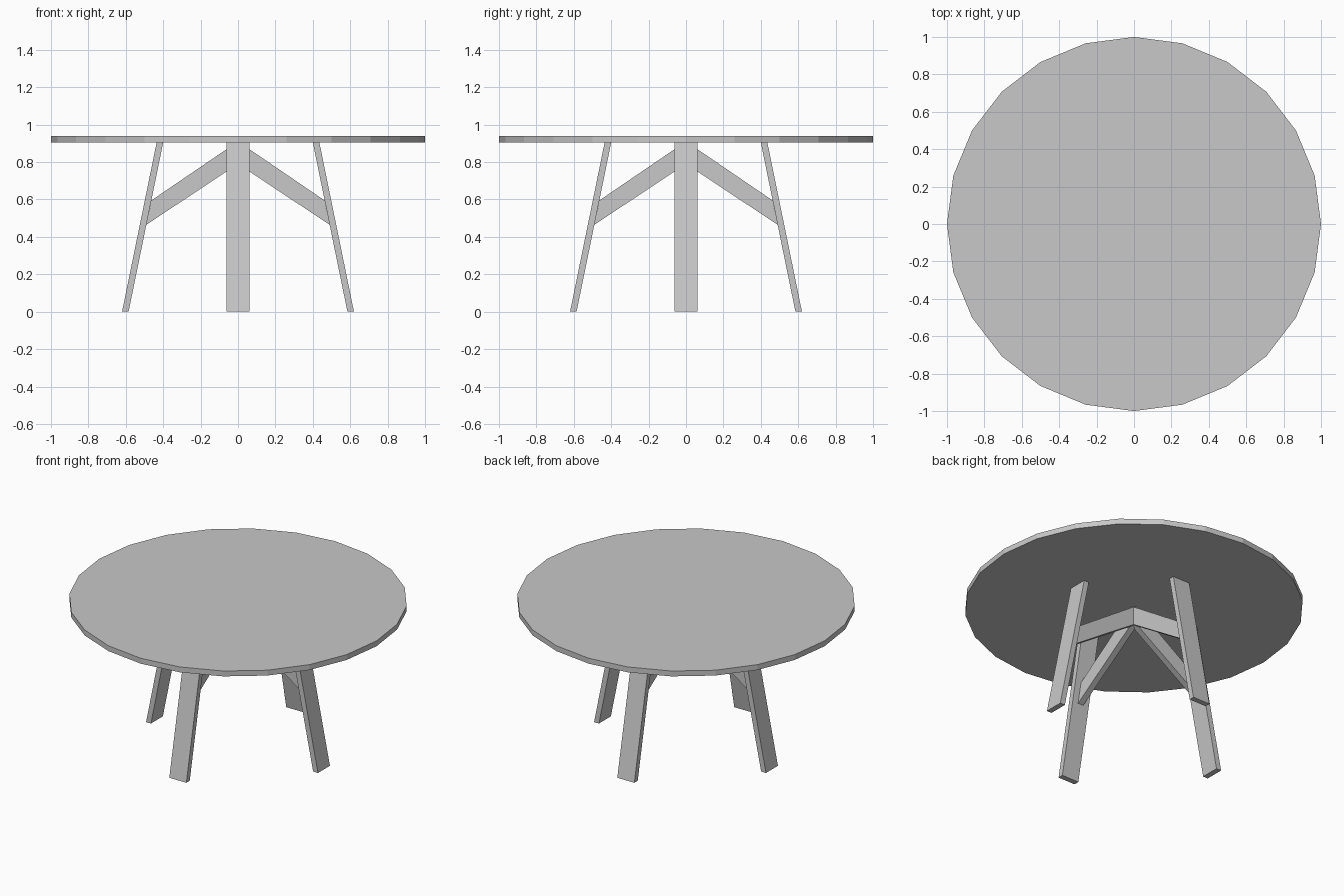
import bpy
import bmesh
import math
from mathutils import Matrix

cube = bpy.data.objects.get("Cube")
if cube:
    bpy.data.objects.remove(cube, do_unlink=True)

TOP_Z, TOP_T = 0.94, 0.035
UNDER = TOP_Z - TOP_T

# Single grey material
grey = bpy.data.materials.new("light grey")
grey.use_nodes = True
COLOR = (0.58, 0.58, 0.58, 1.0)
grey.diffuse_color = COLOR
grey.node_tree.nodes["Principled BSDF"].inputs["Base Color"].default_value = COLOR


def add_object(name, bm):
    bmesh.ops.recalc_face_normals(bm, faces=bm.faces)
    mesh = bpy.data.meshes.new(name)
    bm.to_mesh(mesh)
    bm.free()
    mesh.materials.append(grey)
    obj = bpy.data.objects.new(name, mesh)
    bpy.context.collection.objects.link(obj)
    return obj


def extruded_profile(name, profile, width, angle):
    """Extrude an x-z outline across y, then turn it about the z axis."""
    bm = bmesh.new()
    face = bm.faces.new([bm.verts.new((x, -width / 2, z)) for x, z in profile])
    ext = bmesh.ops.extrude_face_region(bm, geom=[face])
    moved = [v for v in ext["geom"] if isinstance(v, bmesh.types.BMVert)]
    bmesh.ops.translate(bm, verts=moved, vec=(0, width, 0))
    bmesh.ops.rotate(bm, verts=bm.verts, cent=(0, 0, 0),
                     matrix=Matrix.Rotation(angle, 3, 'Z'))
    return add_object(name, bm)


# Round tabletop with 24 flat sides
bm = bmesh.new()
bmesh.ops.create_cone(bm, cap_ends=True, segments=24, radius1=1, radius2=1,
                      depth=TOP_T, matrix=Matrix.Translation((0, 0, TOP_Z - TOP_T / 2)))
add_object("tabletop", bm)

# Four splayed legs, each with a sloping brace up to the centre
leg = [(0.585, 0), (0.62, 0), (0.435, UNDER), (0.40, UNDER)]
brace = [(0, 0.79), (0.49, 0.465), (0.463, 0.595), (0.008, UNDER), (0, UNDER)]
for i, side in enumerate(("left", "back", "right", "front")):
    turn = i * math.pi / 2
    extruded_profile(side + "_leg", leg, 0.123, turn)
    extruded_profile(side + "_brace", brace, 0.04, turn)
